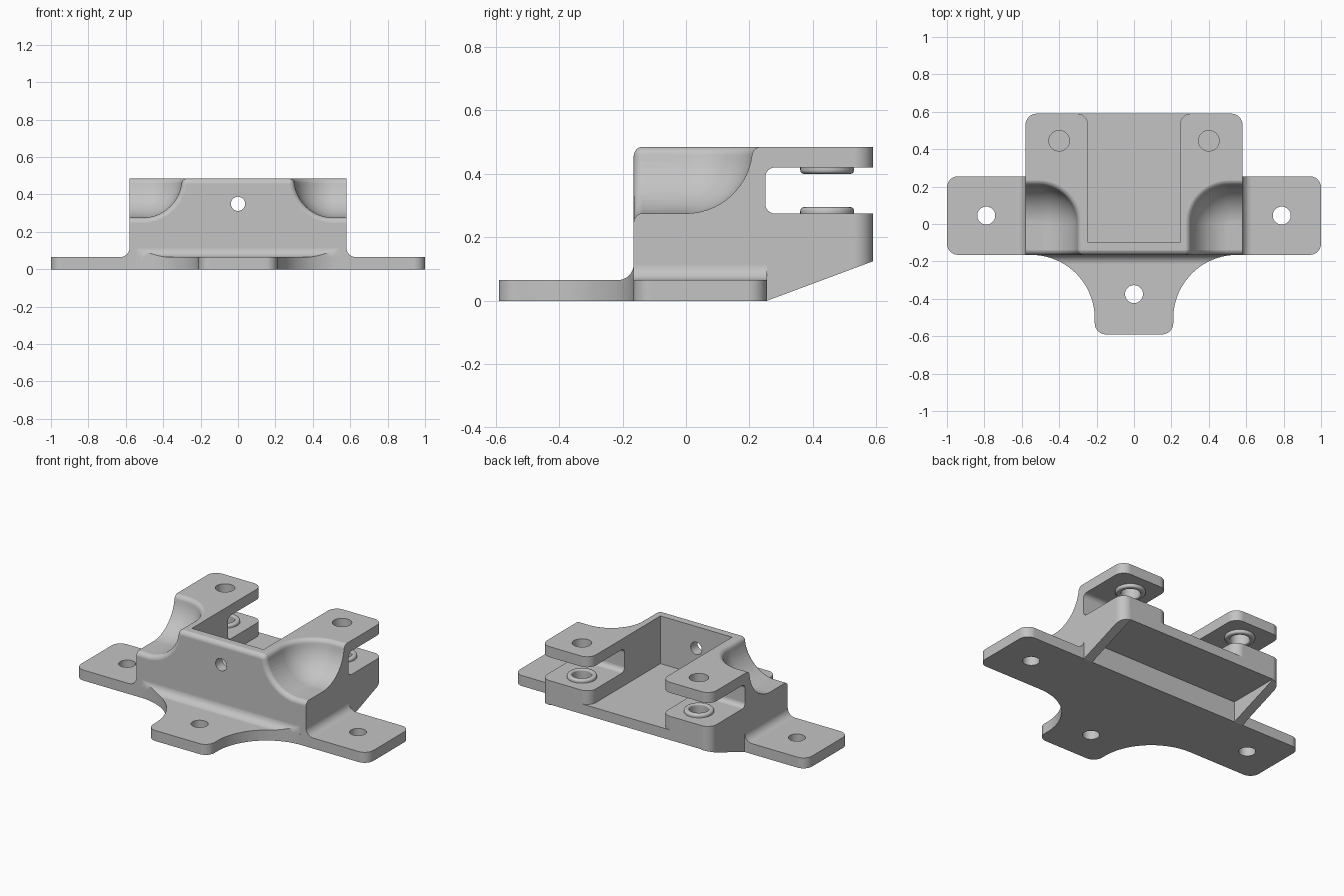
import bpy, bmesh
from math import sin, cos, pi, radians, acos

cube = bpy.data.objects.get("Cube")
if cube:
    bpy.data.objects.remove(cube, do_unlink=True)

grey = bpy.data.materials.new("light_grey")
grey.use_nodes = True
tone = (0.55, 0.55, 0.55, 1)
grey.diffuse_color = tone
grey.node_tree.nodes["Principled BSDF"].inputs["Base Color"].default_value = tone

# Main dimensions
TOP, PLATE, LEDGE, FLOOR = 0.485, 0.065, 0.275, 0.19
FRONT, FOOT_BACK, BACK = -0.165, 0.255, 0.59
HALF, LIP, SCOOP, SCOOP_X = 0.58, 0.03, 0.21, 0.51
SIDES = (1, -1)


def arc(cx, cy, r, a0, a1, n=10):
    angles = [radians(a0 + (a1 - a0) * i / n) for i in range(n + 1)]
    return [(cx + r * cos(a), cy + r * sin(a)) for a in angles]


def circle(cx, cy, r, n=40):
    return arc(cx, cy, r, 0, 360, n)[:-1]


def mirrored(half):
    return half + [(-x, y) for x, y in reversed(half)]


def loft(name, rings, ring_closed=False):
    """Skin a list of equal rings, capped or looped back to the first."""
    bm = bmesh.new()
    rows = [[bm.verts.new(p) for p in ring] for ring in rings]
    pairs = list(zip(rows, rows[1:]))
    if ring_closed:
        pairs.append((rows[-1], rows[0]))
    else:
        bm.faces.new(rows[0])
        bm.faces.new(rows[-1])
    for a, b in pairs:
        for i in range(len(a)):
            bm.faces.new((a[i - 1], a[i], b[i], b[i - 1]))
    bmesh.ops.recalc_face_normals(bm, faces=bm.faces[:])
    mesh = bpy.data.meshes.new(name)
    bm.to_mesh(mesh)
    bm.free()
    mesh.materials.append(grey)
    obj = bpy.data.objects.new(name, mesh)
    bpy.context.collection.objects.link(obj)
    return obj


def prism(name, pts, lo, hi, axis="z"):
    place = {"x": lambda a, b, h: (h, a, b),
             "y": lambda a, b, h: (a, h, b),
             "z": lambda a, b, h: (a, b, h)}[axis]
    return loft(name, [[place(a, b, h) for a, b in pts] for h in (lo, hi)])


def combine(target, tool, kind="DIFFERENCE"):
    tool.hide_render = True
    mod = target.modifiers.new("combine", "BOOLEAN")
    mod.operation, mod.solver, mod.object = kind, "EXACT", tool
    bpy.context.view_layer.objects.active = target
    bpy.ops.object.modifier_apply(modifier=mod.name)
    bpy.data.objects.remove(tool, do_unlink=True)


def scoop_profile(d):
    """Radius and height along the hollow and its rounded lip, sunk by d."""
    reach = ((SCOOP + LIP) ** 2 - LIP ** 2) ** 0.5
    end = acos(LIP / (SCOOP + LIP))
    pts = []
    for k in range(14):
        a = 0.05 + (end - 0.05) * k / 14
        pts.append(((SCOOP + d) * sin(a), TOP - (SCOOP + d) * cos(a)))
    for k in range(7):
        a = end * (1 - k / 6)
        pts.append((reach - (LIP - d) * sin(a), TOP - LIP + (LIP - d) * cos(a)))
    return pts


# Body block with rounded back corners
body = prism("bracket", mirrored(arc(0.52, 0.53, 0.06, 90, 0) + [(HALF, FRONT)]), 0, TOP)

# Sloped underside and the recess between its side webs
combine(body, prism("slope_cut", [(FOOT_BACK, 0), (FOOT_BACK, -0.1), (0.8, -0.1), (0.8, 0.203)],
                    -1, 1, "x"))
combine(body, prism("under_cut", mirrored([(0.52, FOOT_BACK), (0.52, 0.8)]), -0.2, 0.128))

# Slot that splits the back into upper and lower lugs
slot = arc(0.28, LEDGE + 0.03, 0.03, 270, 180, 6) + arc(0.28, 0.39, 0.03, 180, 90, 6)
combine(body, prism("slot_cut", slot + [(0.8, 0.42), (0.8, LEDGE)], -1, 1, "x"))

# Central pocket, flaring around the inner lug corners
pocket = [(0.245, -0.1)] + arc(0.305, 0.53, 0.06, 180, 90) + [(0.305, 0.8)]
combine(body, prism("pocket_cut", mirrored(pocket), FLOOR, 0.8))

# Ball-ended hollows in the upper front corners
for s in SIDES:
    rings = []
    outline = scoop_profile(-0.0005)
    for r, z in outline + [(outline[-1][0], 0.6)]:
        pts = [(0.8, r)] + arc(SCOOP_X, 0, r, 90, 180, 14) + [(SCOOP_X - r, -0.4), (0.8, -0.4)]
        rings.append([(s * x, y, z) for x, y in pts])
    combine(body, loft("scoop_cut", rings))

# Rounded upper front edge, following the hollows
steps = [(-0.25, 0)] + [(FRONT + LIP - LIP * cos(a), a) for a in (i * pi / 12 for i in range(7))]
rings = []
for y, a in steps:
    d = 0.03 * (1 - sin(a)) - 0.001
    half = [(0.7, 0.6), (0.7, LEDGE - d)] + [(SCOOP_X - r, z) for r, z in scoop_profile(d)]
    rings.append([(x, y, z) for x, z in mirrored(half)])
combine(body, loft("front_edge_cut", rings))

# Foot plate with two side tabs and a waisted front tab
tab = arc(0.55, -0.505, 0.34, 90, 180, 20) + arc(0.15, -0.53, 0.06, 0, -90)
plate = arc(0.94, 0.195, 0.06, 90, 0) + arc(0.94, -0.105, 0.06, 0, -90) + tab
combine(body, prism("foot_plate", mirrored(plate), 0, PLATE), "UNION")

# Fillets where the body meets the tabs
R = 0.05
for s in SIDES:
    curve = arc(HALF + R, PLATE + R, R, 180, 270, 8)
    pts = curve + [(HALF + R, 0.04), (0.56, 0.04), (0.56, PLATE + R)]
    combine(body, prism("side_fillet", [(s * x, z) for x, z in pts], FRONT, FOOT_BACK, "y"), "UNION")
curve = arc(FRONT - R, PLATE + R, R, 0, -90, 8)
fillet = prism("front_fillet", curve + [(FRONT - R, 0.04), (-0.15, 0.04), (-0.15, PLATE + R)],
               -0.54, 0.54, "x")
combine(fillet, prism("tab_limit", mirrored([(0.55, -0.12)] + tab), -0.1, 0.3), "INTERSECT")
combine(body, fillet, "UNION")

# Bolt holes, lug holes and the hole in the front wall
for x, y in ((0.79, 0.045), (-0.79, 0.045), (0, -0.375)):
    combine(body, prism("bolt_hole", circle(x, y, 0.048), -0.2, 0.15))
for s in SIDES:
    combine(body, prism("lug_hole", circle(s * 0.4, 0.445, 0.055), 0.2, 0.7))
combine(body, prism("wall_hole", circle(0, 0.35, 0.038), -0.4, 0, "y"))

# Rounded bosses facing each other inside the slots
parts = [body]
section = ([(0.055, 0), (0.085, 0)] + arc(0.073, 0.008, 0.012, 0, 90, 5)
           + arc(0.063, 0.012, 0.008, 90, 180, 4))
for s, side in ((1, "left"), (-1, "right")):
    for z0, up, level in ((LEDGE, 1, "lower"), (0.42, -1, "upper")):
        rings = [[(x, y, z0 + up * h) for x, y in circle(s * 0.4, 0.445, r)] for r, h in section]
        parts.append(loft(f"{side}_{level}_boss", rings, True))

# Smooth the curves and keep flat faces flat
for obj in parts:
    bpy.ops.object.select_all(action="DESELECT")
    obj.select_set(True)
    bpy.context.view_layer.objects.active = obj
    bpy.ops.object.shade_smooth_by_angle(angle=radians(30))
    weighted = obj.modifiers.new("flat_normals", "WEIGHTED_NORMAL")
    weighted.keep_sharp = True
